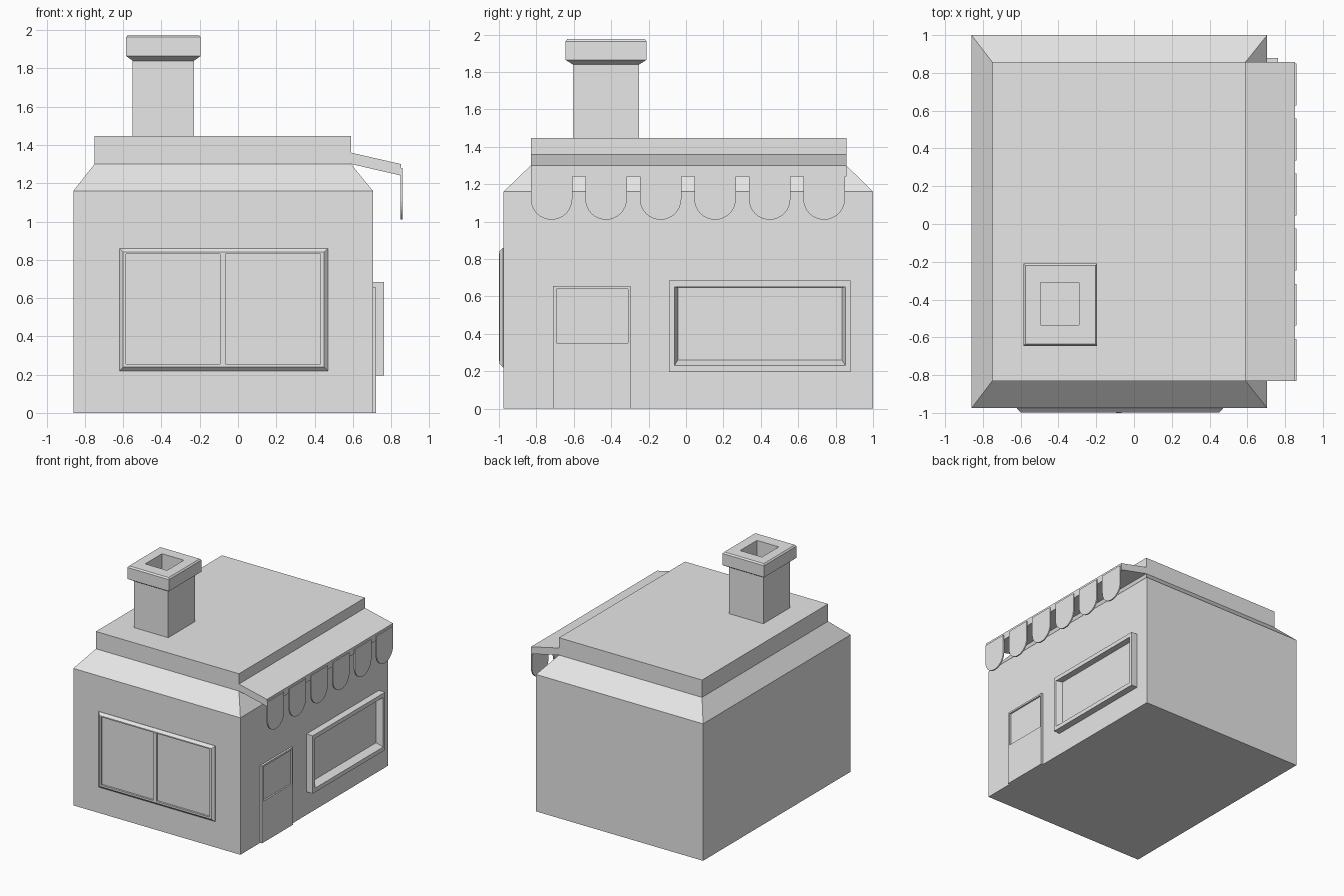
import bpy
import bmesh
import math

cube = bpy.data.objects.get("Cube")
if cube:
    bpy.data.objects.remove(cube, do_unlink=True)

# One plain material for the whole building
GREY = (0.8, 0.8, 0.8, 1.0)
plaster = bpy.data.materials.new("plain_grey")
plaster.use_nodes = True
plaster.diffuse_color = GREY
plaster.node_tree.nodes["Principled BSDF"].inputs["Base Color"].default_value = GREY

# Map (across, up, depth) to x, y, z for each facing direction
FACING = {
    "up": lambda a, b, d: (a, b, d),
    "front": lambda a, b, d: (a, d, b),
    "side": lambda a, b, d: (d, a, b),
}


def finish(name, bm):
    bmesh.ops.recalc_face_normals(bm, faces=bm.faces)
    mesh = bpy.data.meshes.new(name)
    bm.to_mesh(mesh)
    bm.free()
    mesh.materials.append(plaster)
    obj = bpy.data.objects.new(name, mesh)
    bpy.context.collection.objects.link(obj)
    return obj


def loft(name, facing, rings):
    """Join rectangles (a0, a1, b0, b1, depth) into a capped solid."""
    bm = bmesh.new()
    place = FACING[facing]
    loops = []
    for a0, a1, b0, b1, d in rings:
        corners = [(a0, b0), (a1, b0), (a1, b1), (a0, b1)]
        loops.append([bm.verts.new(place(a, b, d)) for a, b in corners])
    for low, high in zip(loops, loops[1:]):
        for i in range(4):
            j = (i + 1) % 4
            bm.faces.new((low[i], low[j], high[j], high[i]))
    bm.faces.new(loops[0])
    bm.faces.new(loops[-1])
    return finish(name, bm)


def extrude(name, facing, outline, d0, d1):
    """Extrude a flat outline between two depths."""
    bm = bmesh.new()
    place = FACING[facing]
    face = bm.faces.new([bm.verts.new(place(a, b, d0)) for a, b in outline])
    new = bmesh.ops.extrude_face_region(bm, geom=[face])["geom"]
    shift = place(0, 0, d1 - d0)
    bmesh.ops.translate(bm, vec=shift,
                        verts=[v for v in new if isinstance(v, bmesh.types.BMVert)])
    return finish(name, bm)


def inset(rect, m):
    a0, a1, b0, b1 = rect
    return (a0 + m, a1 - m, b0 + m, b1 - m)


# Walls, sloped eaves and raised flat roof
wall = (-0.86, 0.705, -0.975, 1.0)
roof = (-0.75, 0.59, -0.83, 0.857)
loft("building_shell", "up", [wall + (0,), wall + (1.16,), roof + (1.3,), roof + (1.447,)])

# Chimney shaft, flared cap and hollow flue
shaft = (-0.55, -0.23, -0.605, -0.25)
cap = (-0.585, -0.195, -0.645, -0.21)
flue = (-0.495, -0.29, -0.535, -0.31)
loft("chimney", "up", [
    shaft + (1.44,), shaft + (1.84,), cap + (1.865,), cap + (1.963,),
    inset(cap, 0.01) + (1.975,), flue + (1.975,), flue + (1.5,)])

# Front window: chamfered frame, two recessed panes and a mullion
frame = (-0.62, 0.47, 0.22, 0.86)
opening = (-0.585, 0.43, 0.255, 0.83)
loft("front_window", "front", [
    frame + (-0.97,), frame + (-0.978,), inset(frame, 0.02) + (-0.998,),
    opening + (-0.998,), opening + (-0.982,)])
loft("front_window_mullion", "front", [
    (-0.095, -0.065, 0.255, 0.83, -0.98), (-0.095, -0.065, 0.255, 0.83, -1.0)])

# Door with a recessed upper light
door = (-0.71, -0.297, 0, 0.655)
light = (-0.692, -0.31, 0.35, 0.64)
loft("door", "side", [door + (0.7,), door + (0.722,), light + (0.722,), light + (0.709,)])

# Deep side window box with splayed reveal
box = (-0.09, 0.88, 0.195, 0.685)
reveal = (-0.062, 0.853, 0.23, 0.65)
pane = (-0.043, 0.833, 0.26, 0.648)
loft("side_window", "side", [
    box + (0.7,), box + (0.763,), reveal + (0.763,), pane + (0.71,)])

# Sloping awning slab
extrude("awning", "front",
        [(0.58, 1.362), (0.852, 1.3), (0.852, 1.24), (0.58, 1.303)], -0.83, 0.857)

# Hanging round-ended awning flaps
RADIUS = 0.111
for i in range(6):
    mid = -0.719 + i * 0.2915
    arc = [(mid + RADIUS * math.cos(t), 1.121 + RADIUS * math.sin(t))
           for t in (-math.pi * k / 16 for k in range(17))]
    outline = arc + [(mid - RADIUS, 1.28), (mid + RADIUS, 1.28)]
    extrude(f"awning_flap_{i + 1}", "side", outline, 0.848, 0.859)
